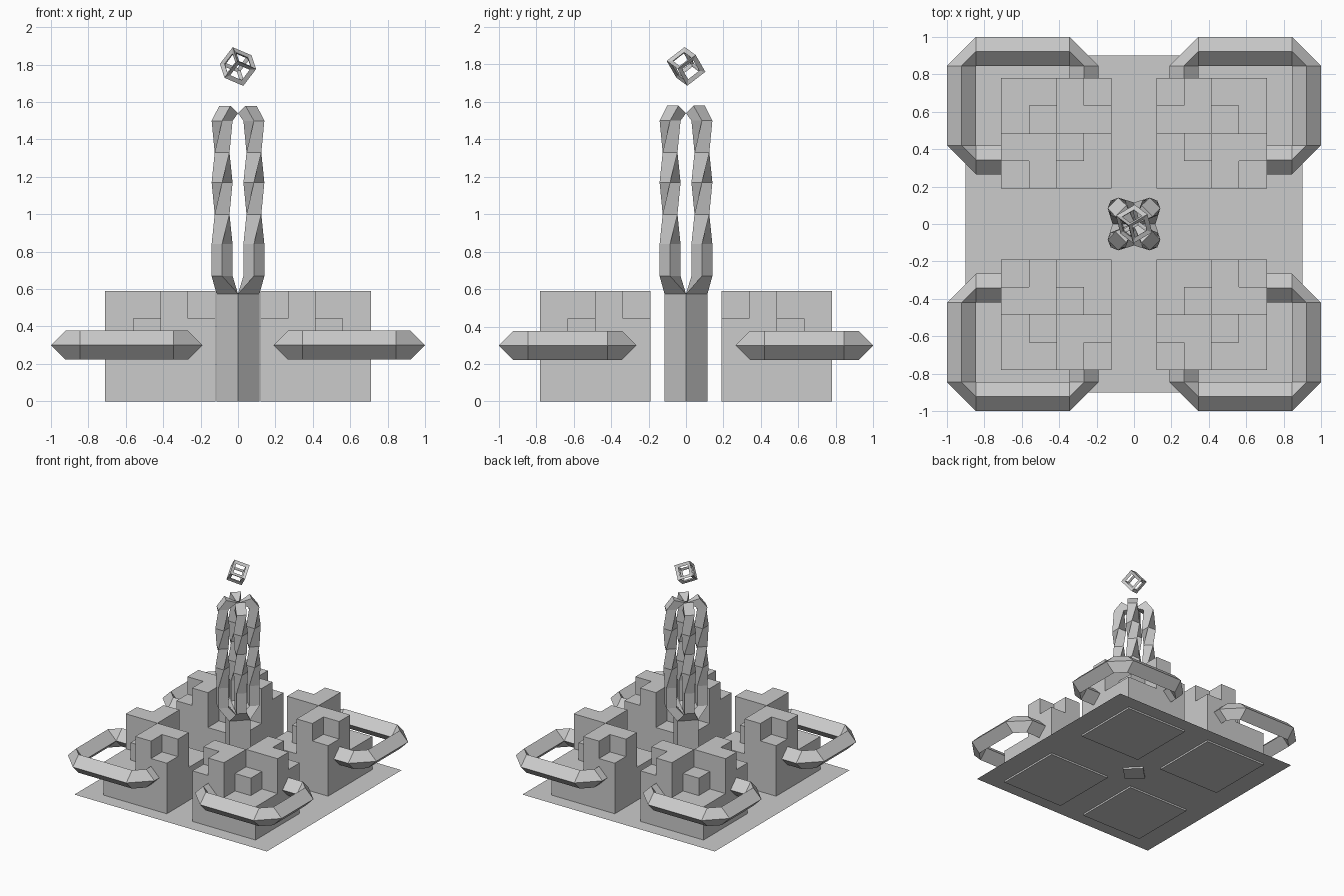
import bpy, bmesh, math
from mathutils import Vector, Matrix

if "Cube" in bpy.data.objects:
    bpy.data.objects.remove(bpy.data.objects["Cube"])


def make(name, verts, faces, dissolve=False):
    bm = bmesh.new()
    vs = [bm.verts.new(v) for v in verts]
    for f in faces:
        bm.faces.new([vs[i] for i in f])
    bmesh.ops.remove_doubles(bm, verts=bm.verts[:], dist=1e-4)
    bmesh.ops.recalc_face_normals(bm, faces=bm.faces[:])
    if dissolve:
        bmesh.ops.dissolve_limit(bm, angle_limit=0.02, verts=bm.verts[:], edges=bm.edges[:])
    me = bpy.data.meshes.new(name)
    bm.to_mesh(me)
    bm.free()
    ob = bpy.data.objects.new(name, me)
    bpy.context.collection.objects.link(ob)
    return ob


def loft(name, rings):
    # skin a list of four-point cross-sections and cap both ends
    verts = [p for r in rings for p in r]
    n = len(rings)
    faces = [(4*i + j, 4*i + (j+1) % 4, 4*i + 4 + (j+1) % 4, 4*i + 4 + j)
             for i in range(n - 1) for j in range(4)]
    faces += [(3, 2, 1, 0), tuple(range(4*n - 4, 4*n))]
    return make(name, verts, faces)


# base sheet
make("base_sheet", [(-.9, -.9, .015), (.9, -.9, .015), (.9, .9, .015), (-.9, .9, .015)],
     [(0, 1, 2, 3)])


# stepped block: heights in cells, first index runs outward in x, second in y
HEIGHTS = [[2, 2, 4, 3], [2, 3, 4, 4], [4, 4, 3, 2], [3, 4, 2, 2]]
CELL = .1475


def stepped_block(name, sx, sy):
    def solid(i, j, k):
        return 0 <= i < 4 and 0 <= j < 4 and 0 <= k < HEIGHTS[i][j]
    verts, faces = [], []
    for i in range(4):
        for j in range(4):
            for k in range(HEIGHTS[i][j]):
                for axis in range(3):
                    for side in (0, 1):
                        nb = [i, j, k]
                        nb[axis] += 2*side - 1
                        if solid(*nb):
                            continue
                        start = len(verts)
                        for a, b in ((0, 0), (1, 0), (1, 1), (0, 1)):
                            c = [i, j, k]
                            c[axis] += side
                            c[(axis+1) % 3] += a
                            c[(axis+2) % 3] += b
                            verts.append((sx*(.12 + c[0]*CELL), sy*(.19 + c[1]*CELL), c[2]*CELL))
                        faces.append(range(start, start + 4))
    make(name, verts, faces, True)


# angular handle with a diamond section wrapping the block's outer sides
HANDLE = [((.345, .62), (-1, 0)), ((.345, .845), (-1, 0)), ((.345, .845), (0, 1)),
          ((.845, .845), (0, 1)), ((.845, .845), (1, 0)), ((.845, .42), (1, 0)),
          ((.845, .42), (0, -1)), ((.58, .42), (0, -1))]


def handle(name, sx, sy):
    w = .0775
    rings = []
    for q, d in HANDLE:
        ring = []
        for r, z in ((0, 0), (w, w), (2*w, 0), (w, -w)):
            ring.append((sx*(q[0] + r*d[0]), sy*(q[1] + r*d[1]), .3 + z))
        rings.append(ring)
    loft(name, rings)


for sx, lr in ((-1, "left"), (1, "right")):
    for sy, fb in ((-1, "front"), (1, "back")):
        stepped_block(f"block_{fb}_{lr}", sx, sy)
        handle(f"handle_{fb}_{lr}", sx, sy)

# square post set corner-on
post = [[(.115*math.cos(a*math.pi/2), .115*math.sin(a*math.pi/2), z) for a in range(4)]
        for z in (0, .575)]
loft("centre_post", post)

# four twisted strands around the axis
LEVELS = [(.67, 0), (.84, 0), (1.0, 45), (1.17, 90), (1.33, 135), (1.5, 180)]
for n in range(4):
    rings = [[(.115, 0, .575), (0, .115, .575), (0, .01, .575), (.01, 0, .575)]]
    for z, ang in LEVELS:
        t = [math.radians(ang + 90*k) for k in range(4)]
        rings.append([(.085 + .056*math.cos(a), .085 + .056*math.sin(a), z) for a in t])
    rings.append([(0, .015, 1.54), (.015, 0, 1.54), (.1, .04, 1.58), (.04, .1, 1.58)])
    rot = Matrix.Rotation(n*math.pi/2, 3, 'Z')
    loft(f"twisted_strand_{n + 1}", [[rot @ Vector(p) for p in r] for r in rings])

# floating open cube frame
bpy.ops.mesh.primitive_cube_add(size=.124)
frame = bpy.context.object
frame.name = "floating_frame"
orient = Matrix(((.55, -.2, -.81), (-.416, .776, -.474), (.72, .6, .35)))
frame.matrix_world = Matrix.Translation((0, 0, 1.79)) @ orient.to_quaternion().to_matrix().to_4x4()
wire = frame.modifiers.new("frame", 'WIREFRAME')
wire.thickness = .03
wire.offset = -1
